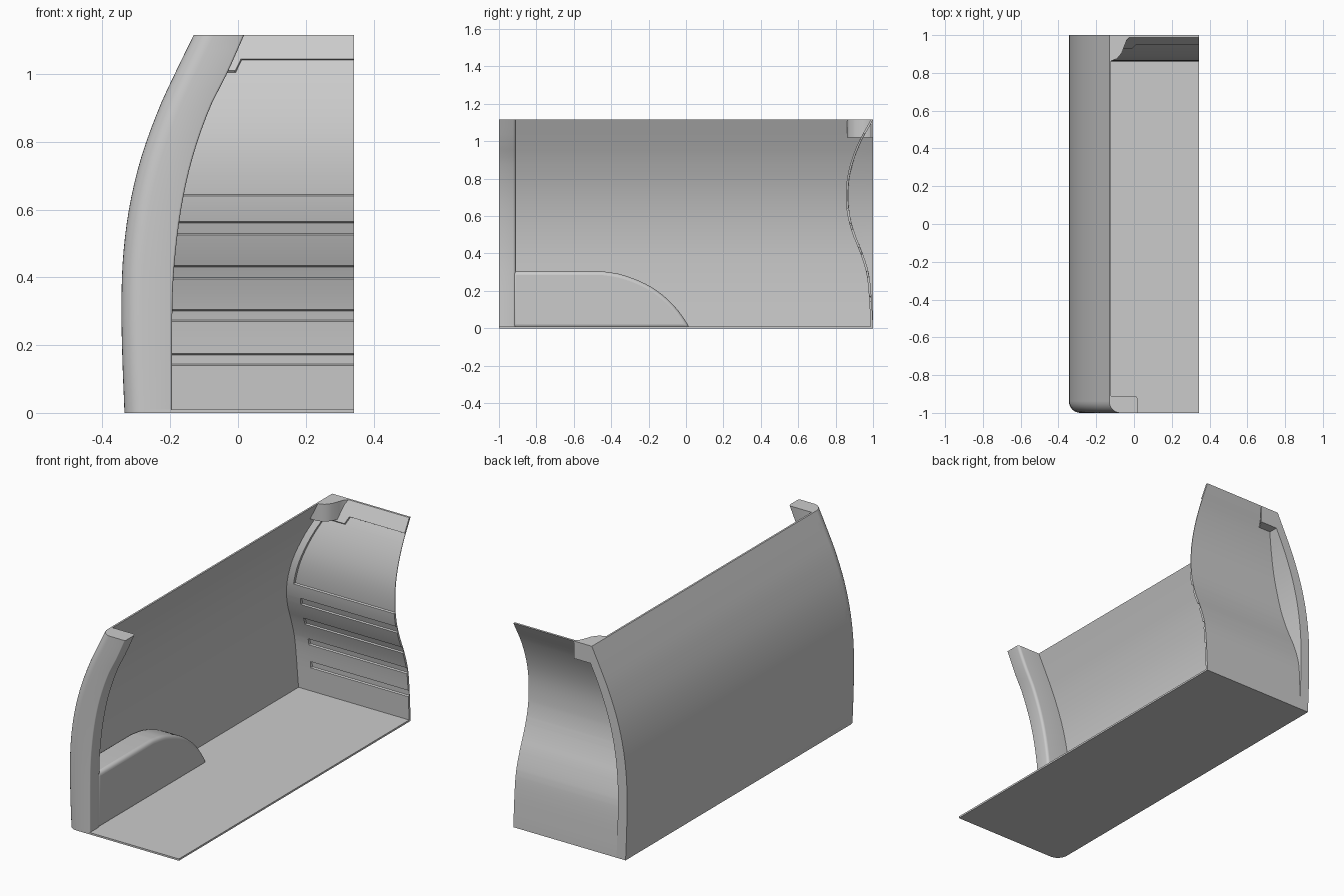
import bpy, bmesh, math

if "Cube" in bpy.data.objects:
    bpy.data.objects.remove(bpy.data.objects["Cube"])

TOP, RIGHT = 1.115, 0.343
OUTER = [(0, -.335), (.15, -.341), (.3, -.344), (.45, -.340), (.6, -.322), (.75, -.287),
         (.9, -.233), (1.0, -.187), (TOP, -.131)]
INNER = [(0, -.195), (.3, -.194), (.435, -.188), (.6, -.168), (.75, -.135), (.9, -.083),
         (1.0, -.033), (TOP, .018)]
BACK = [(0, .988), (.2, .976), (.3, .963), (.4, .932), (.5, .892), (.6, .864), (.7, .855),
        (.8, .861), (.9, .885), (1.0, .925), (TOP, .988)]


def curve(pts, t):
    """Smooth interpolation through (t, value) points."""
    n = len(pts)

    def slope(i):
        a, b = pts[max(i - 1, 0)], pts[min(i + 1, n - 1)]
        return (b[1] - a[1]) / (b[0] - a[0])
    i = max(k for k in range(n - 1) if pts[k][0] <= t + 1e-9)
    (t0, v0), (t1, v1) = pts[i], pts[i + 1]
    h = t1 - t0
    s = (t - t0) / h
    return ((2*s**3 - 3*s**2 + 1) * v0 + (s**3 - 2*s**2 + s) * h * slope(i)
            + (3*s**2 - 2*s**3) * v1 + (s**3 - s**2) * h * slope(i + 1))


def outer(z): return curve(OUTER, z)
def inner(z): return curve(INNER, z)
def back(z): return curve(BACK, z)


def arc(cx, cy, r, a0, a1, n=6):
    return [(cx + r * math.cos(math.radians(a0 + (a1 - a0) * i / n)),
             cy + r * math.sin(math.radians(a0 + (a1 - a0) * i / n))) for i in range(n + 1)]


def loft(name, rings, bevel=0):
    """Skin a list of closed rings and cap both ends."""
    bm = bmesh.new()
    vs = [[bm.verts.new(p) for p in r] for r in rings]
    n = len(rings[0])
    for a, b in zip(vs, vs[1:]):
        for i in range(n):
            j = (i + 1) % n
            bm.faces.new((a[i], a[j], b[j], b[i]))
    bm.faces.new(vs[0][::-1])
    bm.faces.new(vs[-1])
    bmesh.ops.recalc_face_normals(bm, faces=bm.faces)
    me = bpy.data.meshes.new(name)
    bm.to_mesh(me)
    bm.free()
    ob = bpy.data.objects.new(name, me)
    bpy.context.collection.objects.link(ob)
    if bevel:
        m = ob.modifiers.new("bevel", 'BEVEL')
        m.width, m.segments, m.limit_method = bevel, 4, 'ANGLE'
        m.angle_limit = math.radians(50)
    bpy.ops.object.select_all(action='DESELECT')
    bpy.context.view_layer.objects.active = ob
    ob.select_set(True)
    bpy.ops.object.shade_smooth_by_angle(angle=math.radians(35))
    return ob


def upright(name, section, z0=0, z1=TOP, n=28):
    """Loft an xy section that changes with height."""
    zs = [z0 + (z1 - z0) * i / n for i in range(n + 1)]
    return loft(name, [[(x, y, z) for x, y in section(z)] for z in zs])


# floor plate with rounded front corner
upright("floor", lambda z: arc(-.275, -.94, .06, 180, 270)
        + [(RIGHT, -1), (RIGHT, .998), (-.335, .998)], 0, .01, 1)

# curved side wall
upright("side_wall", lambda z: [(outer(z), -.94), (outer(z) + .01, -.94),
                                (outer(z) + .01, 1), (outer(z), 1)])

# front pillar with rounded outer corner
upright("front_pillar", lambda z: [(outer(z), -.91)] + arc(outer(z) + .06, -.94, .06, 180, 270, 8)
        + arc(inner(z) - .006, -.994, .006, 270, 360, 3)
        + arc(inner(z) - .015, -.925, .015, 0, 90, 4))

# wheel arch box
TOPLINE = [(-.45, .305), (-.34, .286), (-.2, .229), (-.1, .157), (-.03, .08), (.02, .003)]
arch = [(-.93, .003), (-.93, .305)] + [
    (y, curve(TOPLINE, y)) for y in [-.45 + .47 * i / 16 for i in range(17)]]
loft("wheel_arch", [[(x, y, z) for y, z in arch] for x in (-.337, -.195)], bevel=.02)

# back panel: bowed sheet with four slots and one large pocket
SLOTS = [(.14, .175), (.27, .305), (.395, .435), (.525, .565)]
E = .004
levels = {i * TOP / 32 for i in range(33)}
for a, b in SLOTS + [(.64, 1.045), (1.0, 1.02)]:
    levels = {z for z in levels if min(abs(z - a), abs(z - b)) > .008}
    levels |= {a, a + E, b - E, b}
levels = sorted(levels)


def depth(col, z):
    for a, b in SLOTS:
        if a + E - 1e-6 <= z <= b - E + 1e-6:
            return .009 if col >= 4 else 0
    if .64 + E - 1e-6 <= z <= 1.045 - E + 1e-6:
        return .009 if col >= (2 if z < 1.005 else 6) else 0
    return 0


def panel_section(z):
    w = outer(z) + .004
    xs = [w, w + .045, w + .049, w + .09, w + .094, w + .17, w + .174, RIGHT]
    front = [(x, back(z) + depth(i, z)) for i, x in enumerate(xs)]
    rear = [(x, min(back(z) + .013, 1)) for x in reversed(xs)]
    return front + rear


loft("back_panel", [[(x, y, z) for x, y in panel_section(z)] for z in levels])

# rear edge strip closing the gap between wall and panel
upright("rear_edge", lambda z: [(outer(z) + .001, back(z) + .006), (outer(z) + .04, back(z) + .006),
                                (outer(z) + .055, back(z) + .013 if back(z) < .98 else .993),
                                (outer(z) + .055, 1), (outer(z) + .001, 1)])

# corner gusset at the top rear
upright("corner_gusset", lambda z: [(outer(z) + .002, .862), (-.125, .862), (-.09, .875),
                                    (-.065, .905), (-.05, .945), (-.038, .975), (-.022, .99),
                                    (-.022, 1), (outer(z) + .002, 1)], 1.02, TOP, 4)
